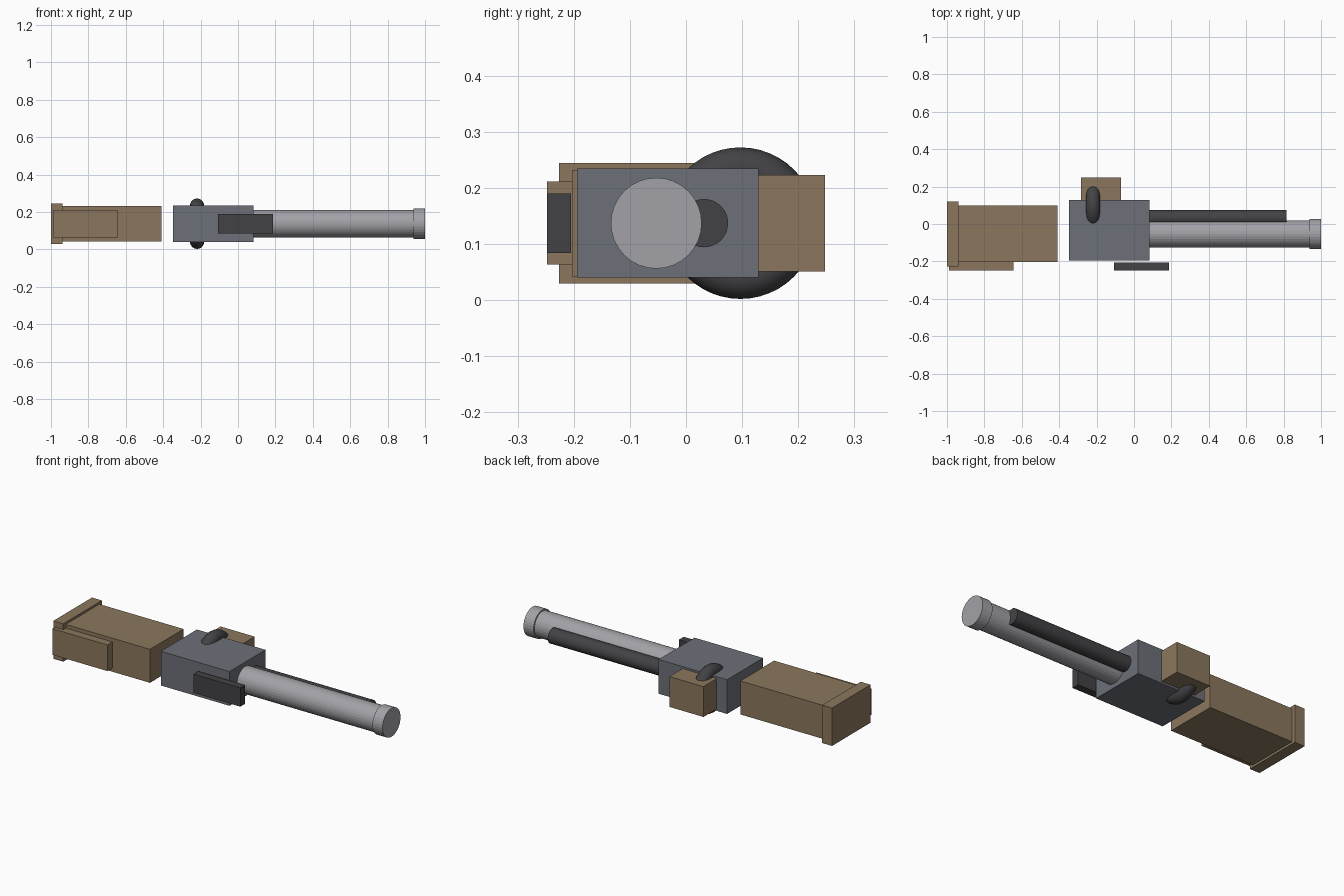
import bpy, math

if "Cube" in bpy.data.objects:
    bpy.data.objects.remove(bpy.data.objects["Cube"])


def material(name, rgb):
    m = bpy.data.materials.new(name)
    m.diffuse_color = (*rgb, 1)
    m.use_nodes = True
    m.node_tree.nodes["Principled BSDF"].inputs["Base Color"].default_value = m.diffuse_color
    return m


wood = material("brown wood", (0.26, 0.185, 0.11))
grey = material("blue grey steel", (0.15, 0.16, 0.185))
silver = material("light steel", (0.36, 0.36, 0.39))
black = material("dark metal", (0.055, 0.055, 0.06))

MID = 0.137  # height of the centre plane; the model lies on its side


def finish(name, mat):
    o = bpy.context.object
    o.name = name
    o.data.materials.append(mat)
    return o


def box(name, x, y, height, mat):
    bpy.ops.mesh.primitive_cube_add(
        size=1, location=(sum(x) / 2, sum(y) / 2, MID))
    o = finish(name, mat)
    o.scale = (x[1] - x[0], y[1] - y[0], height)
    bpy.ops.object.transform_apply(location=False, rotation=False, scale=True)


def tube(name, x, y, radius, mat):
    bpy.ops.mesh.primitive_cylinder_add(
        vertices=32, radius=radius, depth=x[1] - x[0],
        location=(sum(x) / 2, y, MID), rotation=(0, math.pi / 2, 0))
    finish(name, mat)


# Stock with end plate and cheek rest
box("stock", (-0.99, -0.41), (-0.203, 0.098), 0.19, wood)
box("butt_plate", (-1.0, -0.938), (-0.226, 0.12), 0.215, wood)
box("cheek_rest", (-0.99, -0.645), (-0.248, -0.19), 0.148, wood)

# Receiver, grip and sight rail
box("receiver", (-0.348, 0.082), (-0.194, 0.129), 0.194, grey)
box("grip", (-0.283, -0.069), (0.11, 0.248), 0.172, wood)
box("sight_rail", (-0.107, 0.188), (-0.248, -0.205), 0.106, black)

# Barrel, muzzle ring and lower tube
tube("barrel", (0.04, 0.98), -0.053, 0.073, silver)
tube("muzzle_ring", (0.937, 1.0), -0.053, 0.081, silver)
tube("lower_tube", (0.04, 0.815), 0.032, 0.043, black)

# Trigger guard ring
bpy.ops.mesh.primitive_torus_add(
    major_radius=0.097, minor_radius=0.038, major_segments=48,
    minor_segments=16, location=(-0.219, 0.097, MID),
    rotation=(0, math.pi / 2, 0))
finish("trigger_guard", black)
bpy.ops.object.shade_smooth_by_angle()
